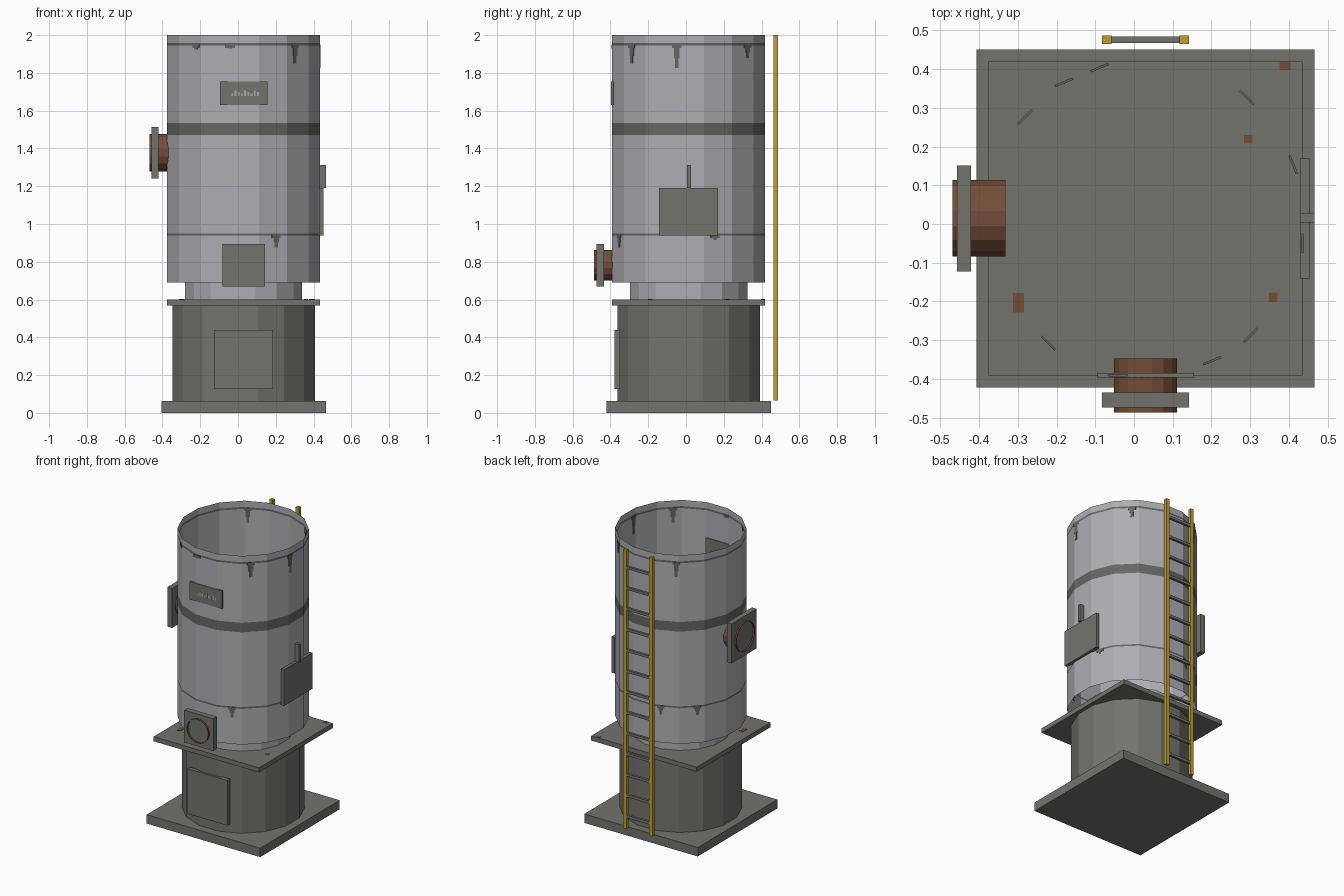
import bpy, bmesh, math
from mathutils import Matrix, Vector

cube = bpy.data.objects.get("Cube")
if cube:
    bpy.data.objects.remove(cube, do_unlink=True)

CX, CY = 0.03, 0.0145      # tower axis
SIDES = 16
WALL = 0.405               # axis to flat of the tank


def material(name, rgb):
    lin = [((c / 255 + 0.055) / 1.055) ** 2.4 for c in rgb] + [1]
    m = bpy.data.materials.new(name)
    m.use_nodes = True
    m.diffuse_color = lin
    bsdf = m.node_tree.nodes["Principled BSDF"]
    bsdf.inputs["Base Color"].default_value = lin
    bsdf.inputs["Roughness"].default_value = 0.8
    return m


steel = material("pale steel", (174, 175, 179))
iron = material("dark iron", (115, 116, 109))
grime = material("grime grey", (102, 103, 100))
rust = material("rust brown", (116, 77, 56))
yellow = material("safety yellow", (194, 158, 46))


def finish(name, bm, *mats):
    mesh = bpy.data.meshes.new(name)
    bm.to_mesh(mesh)
    bm.free()
    for m in mats:
        mesh.materials.append(m)
    ob = bpy.data.objects.new(name, mesh)
    bpy.context.collection.objects.link(ob)
    return ob


def add_box(bm, lo, hi, matrix=Matrix()):
    lo, hi = Vector(lo), Vector(hi)
    place = Matrix.Translation((lo + hi) / 2) @ Matrix.Diagonal((*(hi - lo), 1))
    bmesh.ops.create_cube(bm, size=1, matrix=matrix @ place)


def box(name, lo, hi, mat):
    bm = bmesh.new()
    add_box(bm, lo, hi)
    return finish(name, bm, mat)


def tube(name, flat, heights, mats, pattern=None, matrix=None):
    """Open faceted tube; each ring between two heights takes a material index."""
    bm = bmesh.new()
    r = flat / math.cos(math.pi / SIDES)
    rings = []
    for z in heights:
        angles = [(i + 0.5) * 2 * math.pi / SIDES for i in range(SIDES)]
        rings.append([bm.verts.new((r * math.cos(a), r * math.sin(a), z)) for a in angles])
    for k in range(len(rings) - 1):
        for i in range(SIDES):
            j = (i + 1) % SIDES
            f = bm.faces.new((rings[k][i], rings[k][j], rings[k + 1][j], rings[k + 1][i]))
            f.material_index = pattern[k] if pattern else 0
    bm.transform(matrix or Matrix.Translation((CX, CY, 0)))
    return finish(name, bm, *mats)


def slab(name, half, z0, z1):
    return box(name, (CX - half, CY - half, z0), (CX + half, CY + half, z1), iron)


# Plinth, lower body, deck and neck
slab("base_plate", 0.436, 0, 0.062)
tube("lower_body", 0.378, (0.062, 0.568), [iron])
slab("deck_plate", 0.405, 0.568, 0.6)
tube("neck", 0.31, (0.6, 0.69), [steel])

# Open tank with painted seams and a broad band
tube("tank_wall", WALL, (0.69, 0.938, 0.95, 1.47, 1.536, 1.944, 1.957, 2.0),
     [steel, grime], (0, 1, 0, 1, 0, 1, 0))

# Drips running down from the seams: angle, top, length
drips = [(-48, 1.95, 0.1), (-9, 1.95, 0.125), (50, 1.95, 0.07), (121, 1.95, 0.1),
         (-128, 1.95, 0.025), (-100, 1.95, 0.02), (-65, 0.945, 0.07),
         (107, 0.945, 0.06), (140, 0.945, 0.06), (20, 0.945, 0.03)]
bm = bmesh.new()
step = 360 / SIDES
for angle, top, length in drips:
    facet = round(angle / step) * step
    side = WALL * math.tan(math.radians(angle - facet))
    m = Matrix.Translation((CX, CY, 0)) @ Matrix.Rotation(math.radians(facet), 4, "Z")
    for width, drop in ((0.05, 0.018), (0.03, length * 0.6), (0.018, length)):
        add_box(bm, (WALL - 0.003, side - width / 2, top - drop),
                (WALL + 0.003, side + width / 2, top), m)
finish("seam_drips", bm, grime)

# Rust spots on the deck
bm = bmesh.new()
for x, y, w, h in ((0.39, 0.408, 0.028, 0.022), (0.295, 0.219, 0.022, 0.022),
                   (0.36, -0.189, 0.022, 0.024), (-0.298, -0.203, 0.028, 0.05)):
    add_box(bm, (x - w / 2, y - h / 2, 0.598), (x + w / 2, y + h / 2, 0.602))
finish("deck_rust_spots", bm, rust)

# Pipe stubs with square flanges
front_turn = Matrix.Rotation(math.pi / 2, 4, "X")
tube("front_pipe", 0.081, (0.347, 0.486), [rust],
     matrix=Matrix.Translation((CX, 0, 0.782)) @ front_turn)
box("front_flange", (CX - 0.112, -0.473, 0.67), (CX + 0.112, -0.435, 0.894), iron)
side_turn = Matrix.Rotation(-math.pi / 2, 4, "Y")
tube("side_pipe", 0.099, (0.331, 0.468), [rust],
     matrix=Matrix.Translation((0, CY, 1.377)) @ side_turn)
box("side_flange", (-0.457, CY - 0.137, 1.24), (-0.421, CY + 0.137, 1.514), iron)

# Hatch, control box with its conduit, and sign board
box("hatch", (-0.127, -0.378, 0.127), (0.185, -0.35, 0.44), iron)
box("control_box", (0.43, -0.142, 0.94), (0.453, 0.17, 1.19), iron)
box("conduit", (0.43, 0.004, 1.19), (0.466, 0.027, 1.312), iron)
box("sign_board", (-0.095, -0.396, 1.63), (0.155, -0.385, 1.754), iron)

# Worn paint flecks on the sign
bm = bmesh.new()
for i in range(9):
    x = -0.035 + i * 0.017
    rise = 0.01 + 0.008 * (i * 5 % 3)
    add_box(bm, (x, -0.398, 1.677), (x + 0.009, -0.394, 1.68 + rise))
finish("sign_flecks", bm, steel)

# Ladder
for name, x in (("ladder_rail_right", -0.07), ("ladder_rail_left", 0.13)):
    box(name, (x - 0.012, 0.464, 0.065), (x + 0.012, 0.487, 2.0), yellow)
bm = bmesh.new()
for i in range(13):
    z = 0.15 + i * 0.144
    add_box(bm, (-0.06, 0.467, z - 0.009), (0.12, 0.484, z + 0.009))
finish("ladder_rungs", bm, iron)
